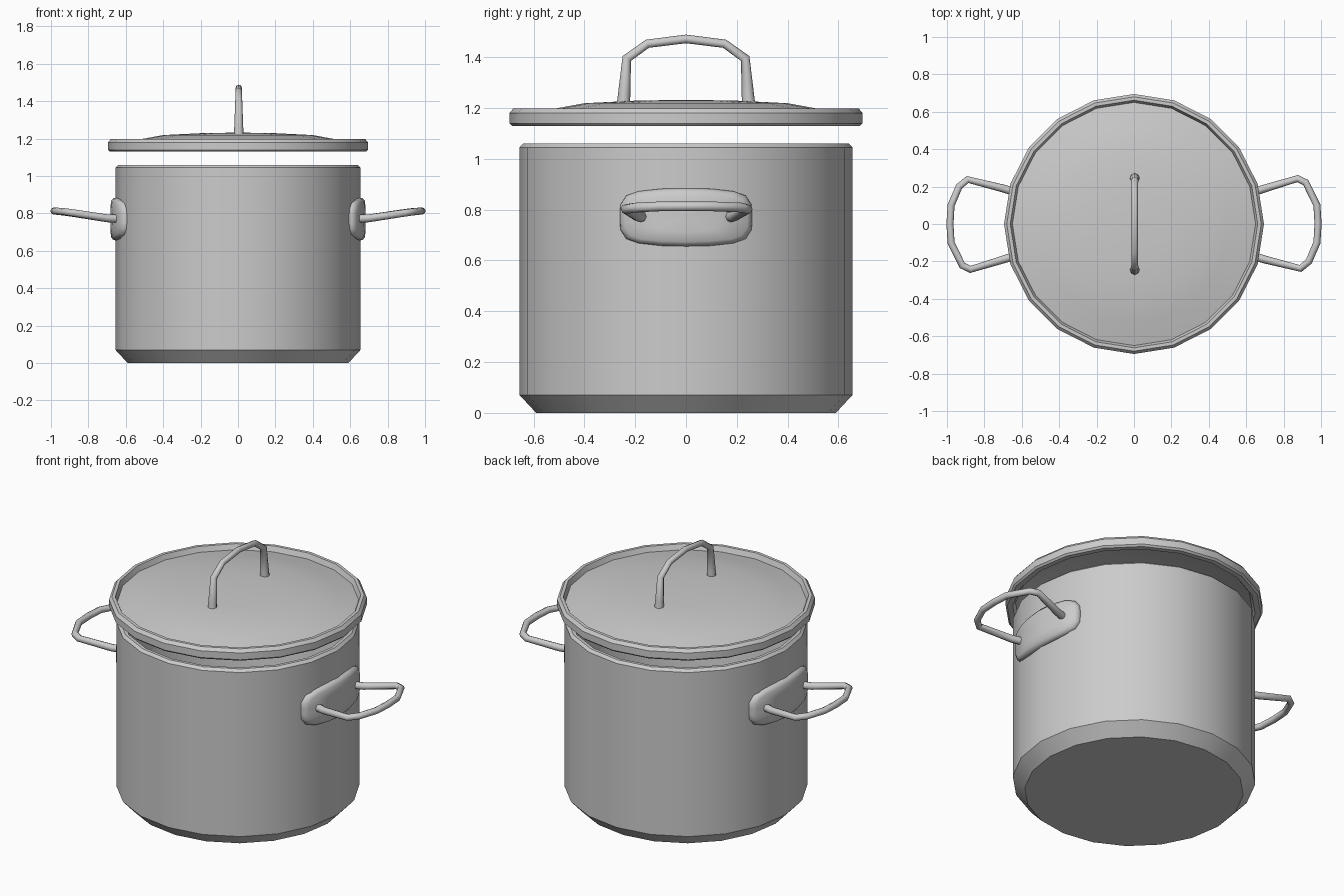
import bpy, bmesh, math
from mathutils import Vector

if "Cube" in bpy.data.objects:
    bpy.data.objects.remove(bpy.data.objects["Cube"])

SIDES = 20


def finish(name, bm, angle=35):
    """Turn a bmesh into a smooth-by-angle object."""
    bmesh.ops.remove_doubles(bm, verts=bm.verts, dist=1e-5)
    bmesh.ops.recalc_face_normals(bm, faces=bm.faces)
    me = bpy.data.meshes.new(name)
    bm.to_mesh(me)
    bm.free()
    ob = bpy.data.objects.new(name, me)
    bpy.context.collection.objects.link(ob)
    bpy.ops.object.select_all(action='DESELECT')
    bpy.context.view_layer.objects.active = ob
    ob.select_set(True)
    bpy.ops.object.shade_smooth_by_angle(angle=math.radians(angle))
    return ob


def bridge(bm, a, b):
    n = len(a)
    for i in range(n):
        bm.faces.new((a[i], a[(i + 1) % n], b[(i + 1) % n], b[i]))


def lathe(name, profile):
    """Revolve (radius, z) points; both ends are capped."""
    bm = bmesh.new()
    rings = [[bm.verts.new((r * math.cos(2 * math.pi * i / SIDES),
                            r * math.sin(2 * math.pi * i / SIDES), z))
              for i in range(SIDES)] for r, z in profile]
    for a, b in zip(rings, rings[1:]):
        bridge(bm, a, b)
    bm.faces.new(rings[0])
    bm.faces.new(rings[-1])
    return finish(name, bm)


def tube(name, pts, radii, ref, sides=8):
    """Sweep a round section along a planar-ish path; ref is the side axis."""
    bm = bmesh.new()
    pts = [Vector(p) for p in pts]
    ref = Vector(ref)
    rings = []
    for i, p in enumerate(pts):
        d0 = (p - pts[i - 1]).normalized() if i else Vector()
        d1 = (pts[i + 1] - p).normalized() if i < len(pts) - 1 else Vector()
        t = (d0 + d1).normalized()
        u = t.cross(ref).normalized()
        w = u.cross(t)
        rings.append([bm.verts.new(p + radii[i] * (u * math.cos(a) + w * math.sin(a)))
                      for a in (2 * math.pi * k / sides for k in range(sides))])
    for a, b in zip(rings, rings[1:]):
        bridge(bm, a, b)
    bm.faces.new(rings[0])
    bm.faces.new(rings[-1])
    return finish(name, bm, 50)


def mount_plate(name, side):
    """Puffy rounded plate wrapped on the pot wall."""
    bm = bmesh.new()
    quarter = [(0.26, 0.02), (0.258, 0.05), (0.235, 0.085), (0.19, 0.102), (0.1, 0.112), (0, 0.115)]
    top = quarter + [(-y, z) for y, z in quarter[-2::-1]]
    outline = top + [(y, -z) for y, z in reversed(top)]
    rings = []
    for sy, sz, r in ((0.97, 0.95, 0.635), (1, 1, 0.652), (0.985, 0.96, 0.668),
                      (0.93, 0.84, 0.679), (0.5, 0.5, 0.682), (0.1, 0.1, 0.682)):
        ring = []
        for y, z in outline:
            y, z = y * sy, z * sz
            ring.append(bm.verts.new((side * math.sqrt(r * r - y * y), side * y, 0.77 + z)))
        rings.append(ring)
    for a, b in zip(rings, rings[1:]):
        bridge(bm, a, b)
    bm.faces.new(rings[-1])
    bm.faces.new(rings[0])
    return finish(name, bm, 60)


# pot: chamfered base, wall, rim, hollow inside
lathe("pot_body", [(0.59, 0), (0.655, 0.07), (0.655, 1.045), (0.64, 1.06), (0.622, 1.06),
                   (0.615, 1.045), (0.615, 0.08), (0.57, 0.04)])

# lid: underside, raised rim, shallow dome
lathe("lid", [(0.05, 1.215), (0.39, 1.202), (0.52, 1.18), (0.64, 1.15), (0.655, 1.13),
              (0.685, 1.13), (0.695, 1.14), (0.695, 1.18), (0.68, 1.198), (0.662, 1.198),
              (0.65, 1.168), (0.52, 1.197), (0.40, 1.219), (0.2, 1.229), (0.03, 1.232)])

# lid handle: arch along y
half = [(-0.246, 1.22), (-0.243, 1.26), (-0.233, 1.395), (-0.152, 1.453), (0, 1.472)]
path = half + [(-y, z) for y, z in half[-2::-1]]
rad = [0.026, 0.024, 0.019, 0.017, 0.017]
tube("lid_handle", [(0.004, y, z) for y, z in path], rad + rad[-2::-1], (1, 0, 0))

# side handles with mounting plates (second pair is turned half a circle)
loop = [(0.64, 0.172, 0.772), (0.70, 0.19, 0.774), (0.875, 0.243, 0.802), (0.918, 0.222, 0.808),
        (0.978, 0.1, 0.813), (0.984, 0, 0.813), (0.978, -0.1, 0.813), (0.935, -0.2, 0.808),
        (0.89, -0.238, 0.802), (0.70, -0.19, 0.774), (0.64, -0.172, 0.772)]
lrad = [0.022, 0.021] + [0.019] * 7 + [0.021, 0.022]
for label, s in (("right", 1), ("left", -1)):
    mount_plate(label + "_handle_plate", s)
    tube(label + "_side_handle", [(s * x, s * y, z) for x, y, z in loop], lrad, (0, 0, 1))
